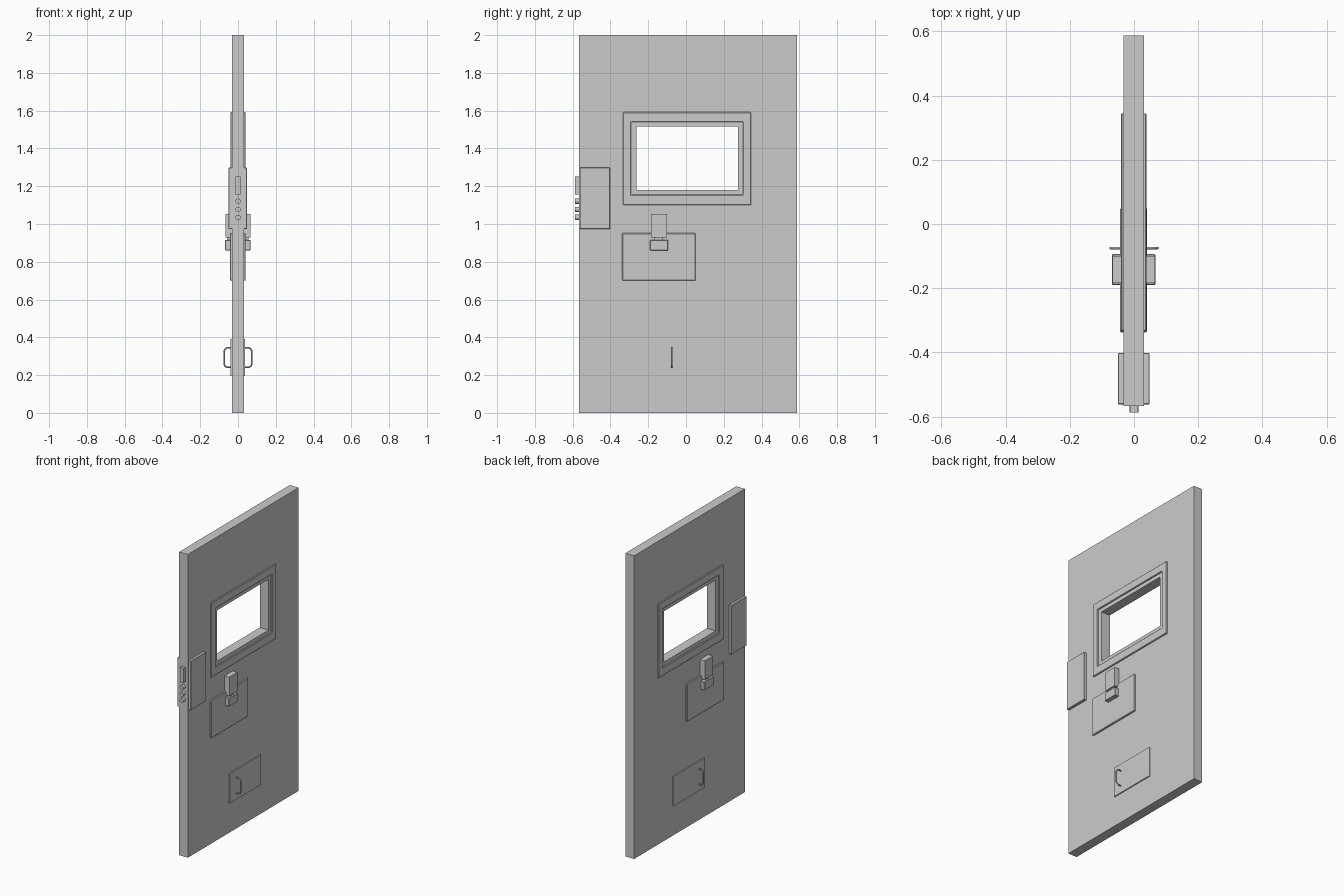
import bpy, bmesh
from mathutils import Vector

cube = bpy.data.objects.get("Cube")
if cube:
    bpy.data.objects.remove(cube)

GREY = (0.6, 0.6, 0.6, 1)
steel = bpy.data.materials.new("grey_steel")
steel.use_nodes = True
steel.diffuse_color = GREY
steel.node_tree.nodes["Principled BSDF"].inputs["Base Color"].default_value = GREY


def finish(name, bm, bevel=0):
    bmesh.ops.recalc_face_normals(bm, faces=bm.faces[:])
    mesh = bpy.data.meshes.new(name)
    bm.to_mesh(mesh)
    bm.free()
    mesh.materials.append(steel)
    obj = bpy.data.objects.new(name, mesh)
    bpy.context.collection.objects.link(obj)
    if bevel:
        mod = obj.modifiers.new("edge", "BEVEL")
        mod.width = bevel
        mod.segments = 1
    return obj


def box(name, x, y, z, bevel=0):
    """Box from (low, high) ranges."""
    bm = bmesh.new()
    bmesh.ops.create_cube(bm, size=1)
    for v in bm.verts:
        v.co = Vector([(r[0] + r[1]) / 2 + c * (r[1] - r[0])
                       for c, r in zip(v.co, (x, y, z))])
    return finish(name, bm, bevel)


def frame(name, x, outer, inner, bevel=0):
    """Rectangular ring in the yz plane; rectangles are (y0, y1, z0, z1)."""
    bm = bmesh.new()
    loops = []
    for px, (y0, y1, z0, z1) in ((x[0], outer), (x[1], outer), (x[1], inner), (x[0], inner)):
        loops.append([bm.verts.new((px, y, z))
                      for y, z in ((y0, z0), (y1, z0), (y1, z1), (y0, z1))])
    for a, b in zip(loops, loops[1:] + loops[:1]):
        for i in range(4):
            j = (i + 1) % 4
            bm.faces.new((a[i], a[j], b[j], b[i]))
    return finish(name, bm, bevel)


# Door slab with its window opening
frame("door_slab", (-0.033, 0.031), (-0.567, 0.588, 0, 2), (-0.262, 0.275, 1.18, 1.515))

# Fittings repeated on both faces
for side, s in (("left", 1), ("right", -1)):
    def span(low, high):
        shift = -0.001 if s > 0 else 0.001
        return sorted((s * (low + shift), s * (high + shift)))

    # Window surround and hatches
    frame(side + "_window_frame", span(0.025, 0.04),
          (-0.333, 0.345, 1.1, 1.592), (-0.29, 0.302, 1.155, 1.54), 0.003)
    box(side + "_slot_panel", span(0.025, 0.042), (-0.338, 0.051), (0.7, 0.952), 0.004)
    box(side + "_lower_hatch", span(0.025, 0.039), (-0.138, 0.186), (0.196, 0.392))

    # Latch housing, narrow neck and catch
    box(side + "_latch_housing", span(0.025, 0.066), (-0.184, -0.1), (0.929, 1.054))
    box(side + "_latch_neck", span(0.03, 0.056), (-0.166, -0.122), (0.9, 0.94))
    box(side + "_latch_catch", span(0.035, 0.068), (-0.19, -0.094), (0.86, 0.916), 0.003)

    # Lock cover plate
    box(side + "_lock_plate", span(0.025, 0.049), (-0.562, -0.402), (0.974, 1.298), 0.002)

    # Bent bar pull handle
    curve = bpy.data.curves.new(side + "_hatch_handle", "CURVE")
    curve.dimensions = "3D"
    curve.bevel_depth = 0.004
    curve.bevel_resolution = 2
    curve.use_fill_caps = True
    half = [(0.032, 0.051), (0.058, 0.051), (0.068, 0.046), (0.073, 0.036)]
    path = half + [(x, -z) for x, z in reversed(half)]
    spline = curve.splines.new("POLY")
    spline.points.add(len(path) - 1)
    for p, (x, z) in zip(spline.points, path):
        p.co = (s * x, -0.075, 0.293 + z, 1)
    curve.materials.append(steel)
    handle = bpy.data.objects.new(side + "_hatch_handle", curve)
    bpy.context.collection.objects.link(handle)

# Latch bolt and round locking pins on the closing edge
box("latch_bolt", (-0.013, 0.013), (-0.588, -0.55), (1.156, 1.252))
for i, z in enumerate((1.035, 1.077, 1.121)):
    bpy.ops.mesh.primitive_cylinder_add(vertices=24, radius=0.014, depth=0.038,
                                        location=(0, -0.569, z), rotation=(1.5708, 0, 0))
    pin = bpy.context.object
    pin.name = "locking_pin_%d" % (i + 1)
    pin.data.materials.append(steel)
    bpy.ops.object.shade_smooth_by_angle()
